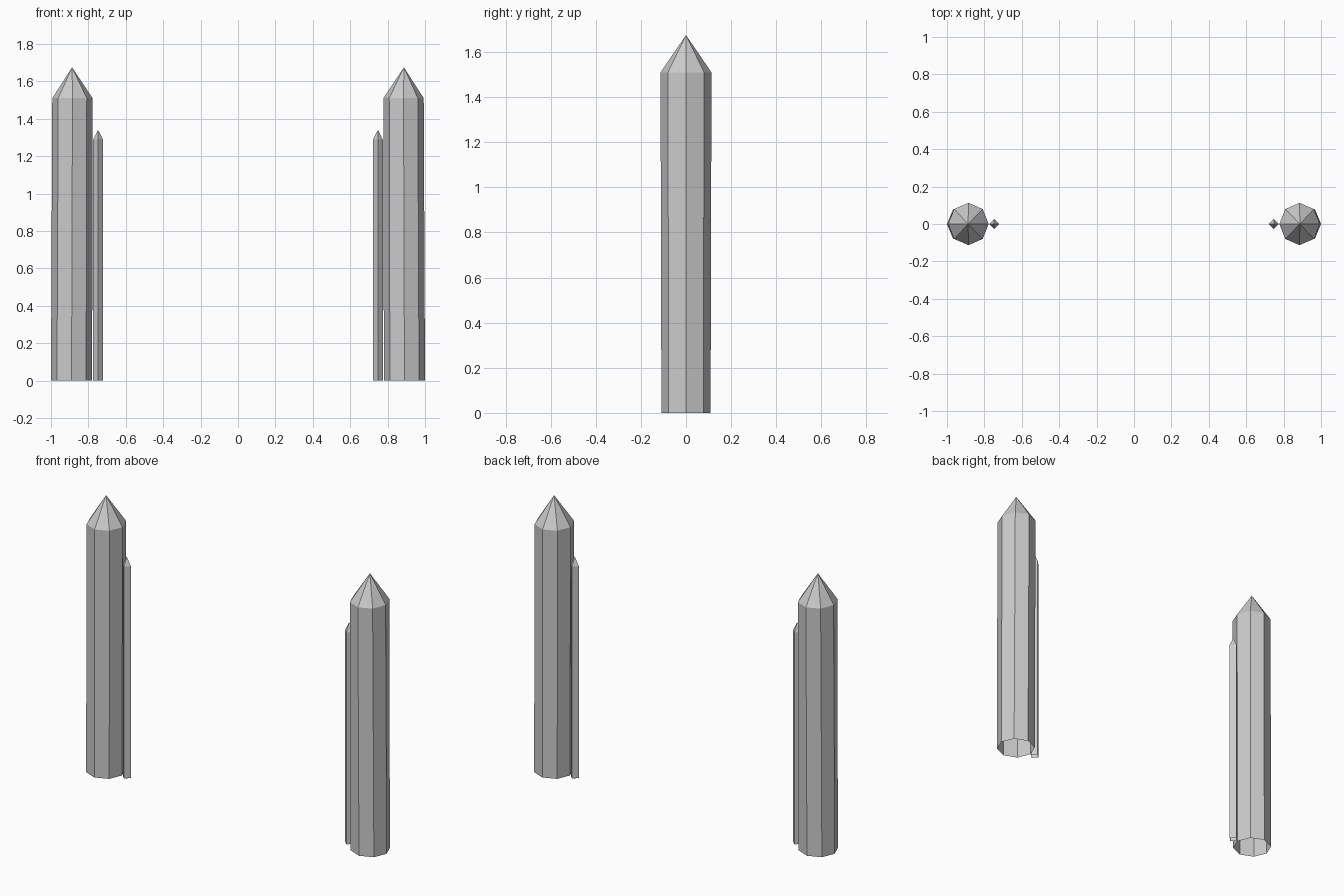
import bpy, bmesh
from math import cos, sin, pi

if "Cube" in bpy.data.objects:
    bpy.data.objects.remove(bpy.data.objects["Cube"])


def spire(name, sides, base, shoulder, tip):
    """Open-bottomed prism with a pointed cap, mirrored across x.
    base / shoulder: (centre x, x radius, y radius, z); tip: (x, z)."""
    bm = bmesh.new()
    rings = []
    for cx, rx, ry, z in (base, shoulder):
        rings.append([bm.verts.new((cx + rx * cos(2 * pi * i / sides),
                                    ry * sin(2 * pi * i / sides), z))
                      for i in range(sides)])
    apex = bm.verts.new((tip[0], 0, tip[1]))
    low, top = rings
    for i in range(sides):
        j = (i + 1) % sides
        bm.faces.new((low[i], low[j], top[j], top[i]))
        bm.faces.new((top[i], top[j], apex))
    mesh = bpy.data.meshes.new(name)
    bm.to_mesh(mesh)
    bm.free()
    obj = bpy.data.objects.new(name, mesh)
    bpy.context.collection.objects.link(obj)
    mirror = obj.modifiers.new("Mirror", 'MIRROR')
    mirror.use_axis = (True, False, False)
    mirror.use_mirror_merge = False
    return obj


# Main octagonal towers, very slightly tapered
spire("tower", 8, (0.89, 0.11, 0.109, 0), (0.885, 0.108, 0.113, 1.51), (0.887, 1.675))

# Slim four-sided rods standing against the inner side of each tower
spire("side_rod", 4, (0.748, 0.027, 0.027, 0), (0.748, 0.027, 0.027, 1.288), (0.748, 1.34))
